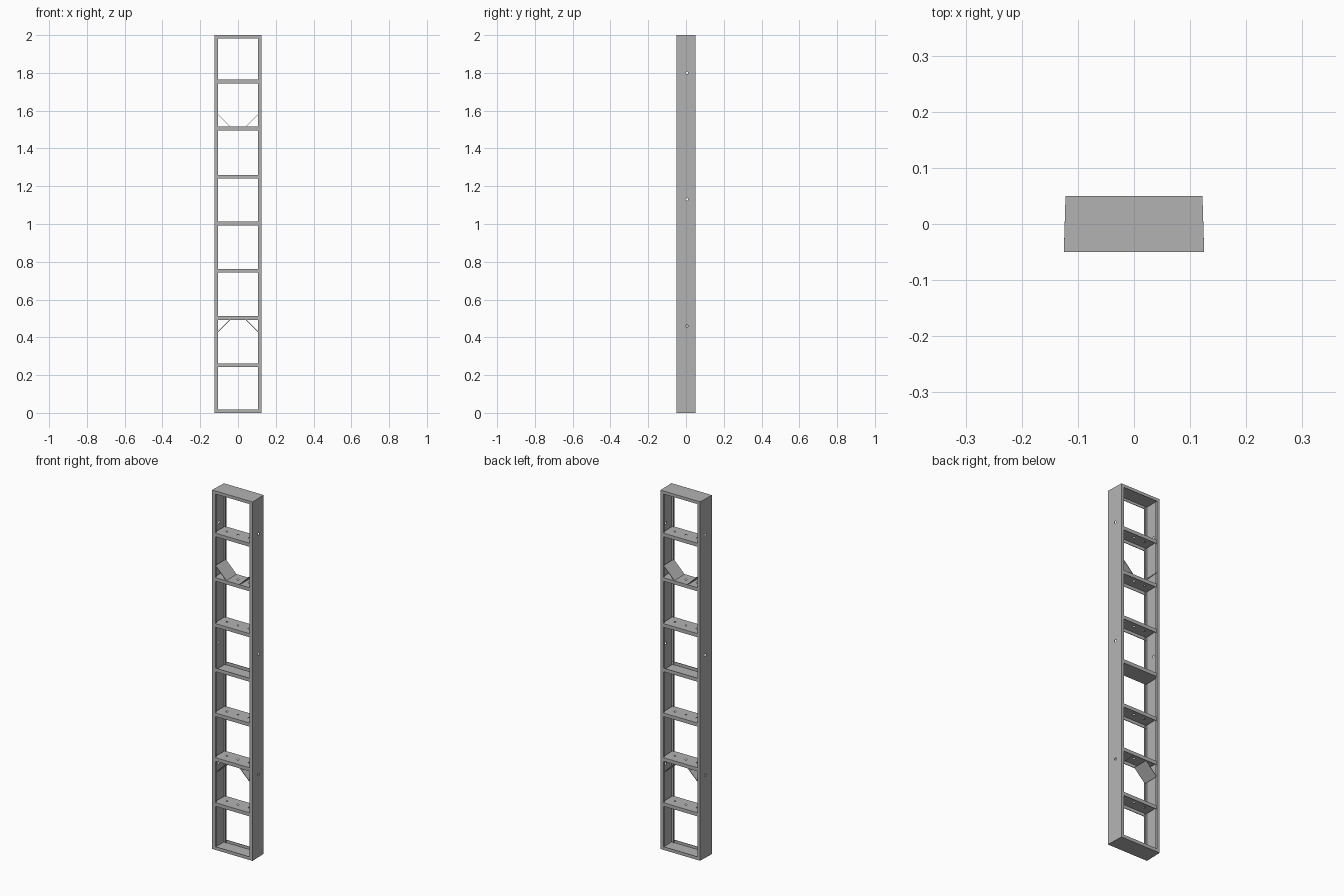
import bpy, bmesh
from math import pi
from mathutils import Matrix, Vector

cube = bpy.data.objects.get("Cube")
if cube:
    bpy.data.objects.remove(cube, do_unlink=True)

steel = bpy.data.materials.new("galvanised_grey")
steel.use_nodes = True
GREY = (0.45, 0.45, 0.45, 1)
steel.diffuse_color = GREY
steel.node_tree.nodes["Principled BSDF"].inputs["Base Color"].default_value = GREY


def add_object(name, bm):
    mesh = bpy.data.meshes.new(name)
    bm.to_mesh(mesh)
    bm.free()
    mesh.materials.append(steel)
    obj = bpy.data.objects.new(name, mesh)
    bpy.context.collection.objects.link(obj)
    return obj


def drill(obj, centres, axis, radius):
    """Cut round holes through a part along the given axis."""
    bm = bmesh.new()
    turn = Vector((0, 0, 1)).rotation_difference(Vector(axis)).to_matrix().to_4x4()
    for c in centres:
        bmesh.ops.create_cone(bm, cap_ends=True, segments=10, radius1=radius,
                              radius2=radius, depth=0.015,
                              matrix=Matrix.Translation(c) @ turn)
    cutter = add_object("hole_cutter", bm)
    cutter.hide_render = True
    mod = obj.modifiers.new("holes", 'BOOLEAN')
    mod.object = cutter
    mod.operation = 'DIFFERENCE'
    mod.solver = 'EXACT'
    graph = bpy.context.evaluated_depsgraph_get()
    mesh = bpy.data.meshes.new_from_object(obj.evaluated_get(graph))
    obj.modifiers.clear()
    obj.data = mesh
    bpy.data.objects.remove(cutter, do_unlink=True)


def channel(name, profile, start, end, place, thickness=0.003):
    """Folded sheet: an open profile swept from start to end."""
    bm = bmesh.new()
    rows = [[bm.verts.new(place(a, b, t)) for a, b in profile] for t in (start, end)]
    for i in range(len(profile) - 1):
        bm.faces.new((rows[0][i], rows[0][i + 1], rows[1][i + 1], rows[1][i]))
    obj = add_object(name, bm)
    mod = obj.modifiers.new("sheet", 'SOLIDIFY')
    mod.thickness = thickness
    mod.offset = -1
    mod.use_even_offset = True
    return obj


def upright(a, b, t):
    return (a, b, t)


def across(a, b, t):
    # ends follow the slight taper towards the back
    return (t * (1 - 0.24 * (a + 0.05)), a, b)


# Upright studs with returned lips
section = [(0.105, -0.04), (0.105, -0.05), (0.125, -0.05),
           (0.122, 0.05), (0.105, 0.05), (0.105, 0.04)]
for side, sign in (("left", 1), ("right", -1)):
    pts = [(sign * x, y) for x, y in section][::sign]
    stud = channel(side + "_stud", pts, 0.0, 2.0, upright)
    drill(stud, [(sign * 0.1235, 0.005, z) for z in (0.46, 1.13, 1.8)], (1, 0, 0), 0.007)

# Top and bottom tracks
channel("bottom_track", [(-0.05, 0.018), (-0.05, 0), (0.05, 0), (0.05, 0.018)],
        -0.125, 0.125, across)
channel("top_track", [(0.05, 1.983), (0.05, 2), (-0.05, 2), (-0.05, 1.983)],
        -0.125, 0.125, across)

# Drilled rungs, open underneath
for i, z in enumerate((0.252, 0.503, 0.752, 1.25, 1.506, 1.754)):
    low, high = z - 0.01, z + 0.01
    rung = channel("rung_%d" % (i + 1),
                   [(0.048, low), (0.048, high), (-0.048, high), (-0.048, low)],
                   -0.116, 0.116, across)
    drill(rung, [(x, 0, high) for x in (-0.068, 0, 0.068)], (0, 0, 1), 0.006)

# Plain middle rung, trough facing up
channel("middle_rung", [(-0.048, 1.012), (-0.048, 0.992), (0.048, 0.992), (0.048, 1.012)],
        -0.116, 0.116, across)

# Diagonal corner plates above the upper and below the lower rung
for level, z_rung, z_stud in (("upper", 1.514, 1.582), ("lower", 0.495, 0.428)):
    for side, sign in (("left", 1), ("right", -1)):
        bm = bmesh.new()
        quad = [bm.verts.new((sign * x, y, z)) for x, y, z in (
            (0.04, -0.045, z_rung), (0.108, -0.045, z_stud),
            (0.108, 0.045, z_stud), (0.04, 0.045, z_rung))]
        bm.faces.new(quad)
        plate = add_object("%s_%s_brace" % (level, side), bm)
        mod = plate.modifiers.new("sheet", 'SOLIDIFY')
        mod.thickness = 0.003
        mod.offset = 0
